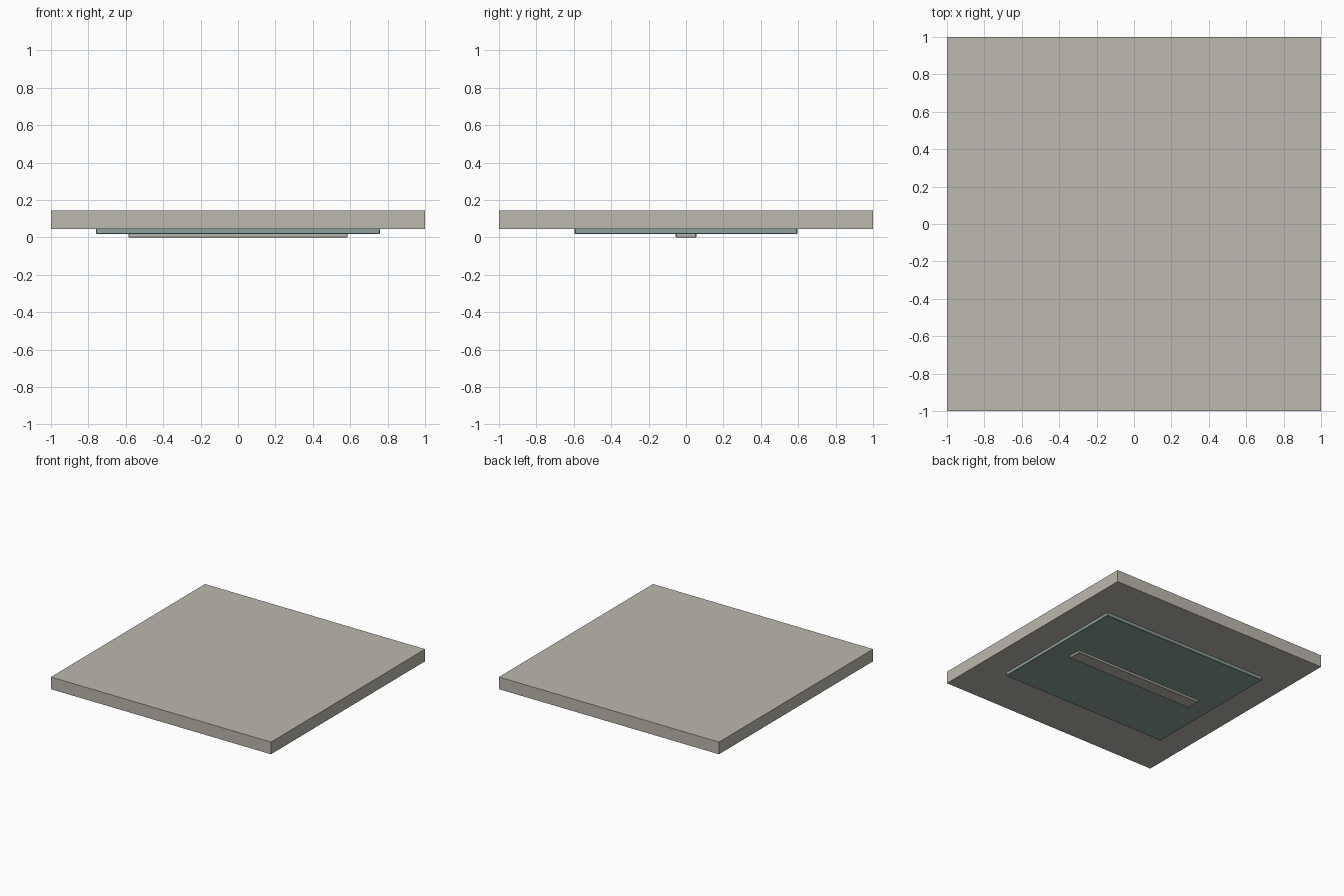
import bpy, bmesh

if "Cube" in bpy.data.objects:
    bpy.data.objects.remove(bpy.data.objects["Cube"])


def material(name, rgb):
    m = bpy.data.materials.new(name)
    m.diffuse_color = (*rgb, 1.0)
    m.use_nodes = True
    m.node_tree.nodes["Principled BSDF"].inputs["Base Color"].default_value = m.diffuse_color
    return m


stone = material("warm grey", (0.50, 0.48, 0.42))
slate = material("green grey", (0.27, 0.36, 0.335))


def box(name, size, z0, z1, mat, bevel=0.0):
    """Centred box between two heights, with optional small chamfer."""
    bm = bmesh.new()
    bmesh.ops.create_cube(bm, size=1.0)
    for v in bm.verts:
        v.co.x *= size[0]
        v.co.y *= size[1]
        v.co.z = z1 if v.co.z > 0 else z0
    mesh = bpy.data.meshes.new(name)
    bm.to_mesh(mesh)
    bm.free()
    mesh.materials.append(mat)
    obj = bpy.data.objects.new(name, mesh)
    bpy.context.collection.objects.link(obj)
    if bevel:
        mod = obj.modifiers.new("edge_chamfer", 'BEVEL')
        mod.width = bevel
        mod.segments = 1
    return obj


# Main square slab
box("slab", (2.0, 2.0), 0.045, 0.145, stone)
# Recess plate under the slab
box("under_plate", (1.52, 1.19), 0.018, 0.05, slate, 0.004)
# Narrow strip under the plate
box("under_strip", (1.17, 0.11), 0.0, 0.022, stone, 0.003)
